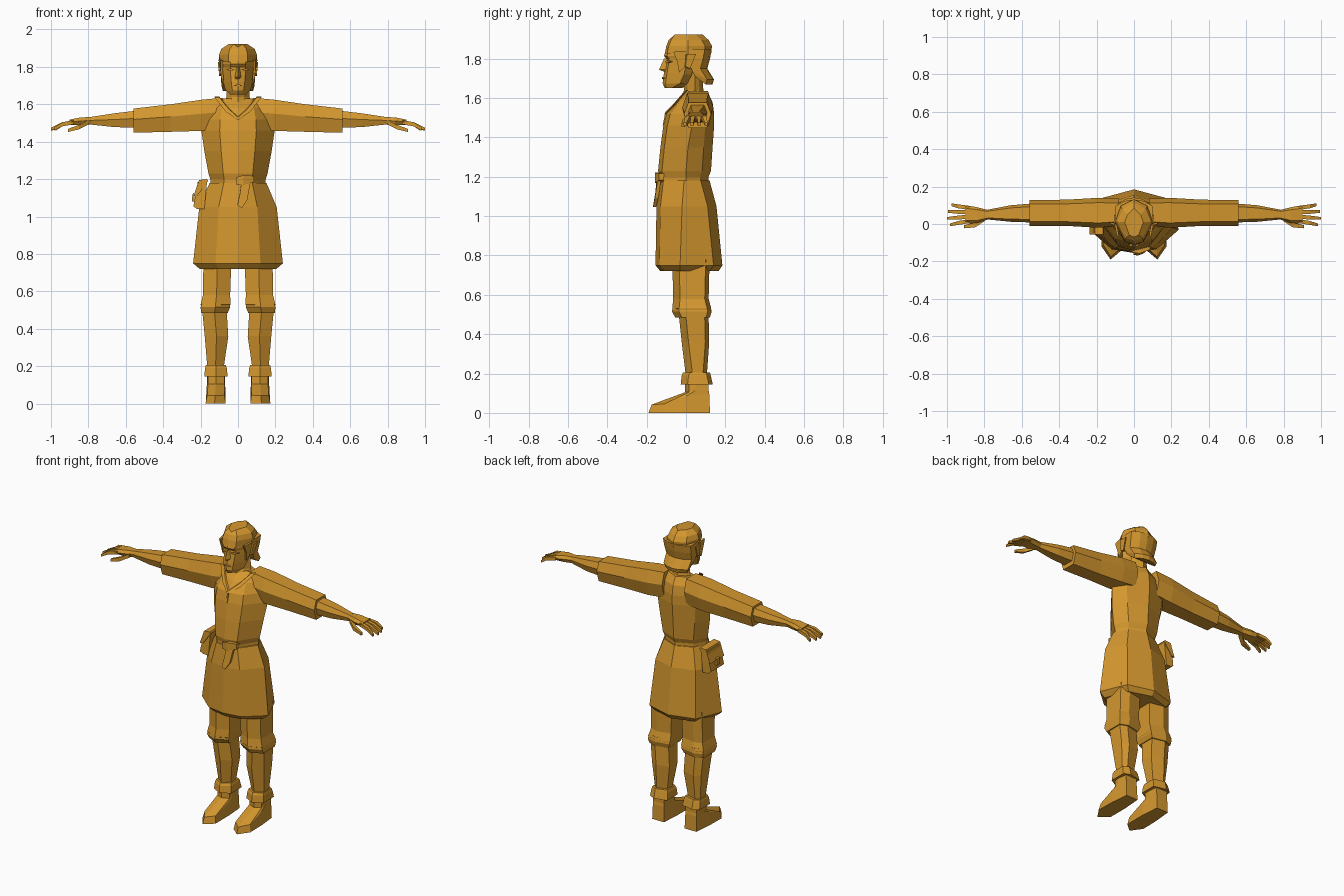
import bpy, bmesh
from mathutils import Vector

ochre = bpy.data.materials.new("ochre")
ochre.diffuse_color = (0.66, 0.31, 0.028, 1)


def finish(name, bm, mirror=False):
    bmesh.ops.recalc_face_normals(bm, faces=bm.faces)
    me = bpy.data.meshes.new(name)
    bm.to_mesh(me)
    bm.free()
    me.materials.append(ochre)
    ob = bpy.data.objects.new(name, me)
    bpy.context.collection.objects.link(ob)
    if mirror:
        ob.modifiers.new("mirror", 'MIRROR')
        ob.modifiers["mirror"].use_mirror_merge = False
    return ob


def loft(name, rings, mirror=False):
    """Skin a list of closed rings and cap both ends."""
    bm = bmesh.new()
    vs = [[bm.verts.new(p) for p in r] for r in rings]
    n = len(vs[0])
    for a, b in zip(vs, vs[1:]):
        for i in range(n):
            j = (i + 1) % n
            bm.faces.new((a[i], a[j], b[j], b[i]))
    bm.faces.new(vs[0])
    bm.faces.new(vs[-1])
    return finish(name, bm, mirror)


def body_ring(z, w, yf, yb, ym, fx=0.5, fy=0.02, bx=0.7, by=0.045):
    """Symmetric eight-sided section: front, front corner, side, back corner, back."""
    half = [(fx * w, yf + fy), (w, ym), (bx * w, yb - by)]
    pts = [(0, yf)] + half + [(0, yb)] + [(-x, y) for x, y in reversed(half)]
    return [(x, y, z) for x, y in pts]


def leg_ring(z, x0, x1, y0, y1):
    """Six-sided leg section."""
    xm, ym = (x0 + x1) / 2, y0 * 0.5 + y1 * 0.5
    return [(xm, y0, z), (x1, y0 + 0.035, z), (x1, y1 - 0.02, z),
            (xm + 0.02, y1, z), (x0, y1 - 0.02, z), (x0, y0 + 0.035, z)]


def arm_ring(x, y0, y1, z0, z1):
    """Six-sided arm section with a ridge along the front and back."""
    d, zm = (y1 - y0) * 0.16, z0 + (z1 - z0) * 0.55
    return [(x, y0, zm), (x, y0 + d, z1), (x, y1 - d, z1),
            (x, y1, zm), (x, y1 - d, z0), (x, y0 + d, z0)]


def rod(name, stations, mirror=True):
    """Square tapered rod along x-ish stations (x, y, z, half_y, half_z)."""
    return loft(name, [[(x, y - a, z - b), (x, y + a, z - b), (x, y + a, z + b), (x, y - a, z + b)]
                       for x, y, z, a, b in stations], mirror)


def prism(name, outline, depth, mirror=False):
    """Extrude a 3D outline by a vector."""
    d = Vector(depth)
    return loft(name, [outline, [tuple(Vector(p) + d) for p in outline]], mirror)


# Tunic: skirt, then upper body
loft("skirt", [body_ring(*r) for r in [
    (0.72, 0.205, -0.13, 0.165, -0.03), (0.75, 0.24, -0.155, 0.185, -0.03),
    (1.05, 0.207, -0.15, 0.155, -0.02), (1.18, 0.152, -0.135, 0.12, -0.01)]])
loft("belt", [body_ring(z, 0.148, -0.133, 0.115, 0) for z in (1.165, 1.21)])
loft("upper_tunic", [body_ring(*r) for r in [
    (1.20, 0.148, -0.135, 0.115, 0), (1.23, 0.158, -0.142, 0.127, 0),
    (1.35, 0.180, -0.130, 0.135, 0.01), (1.46, 0.196, -0.115, 0.143, 0.03),
    (1.52, 0.19, -0.10, 0.143, 0.04), (1.58, 0.17, -0.055, 0.135, 0.05),
    (1.63, 0.125, 0.0, 0.11, 0.055)]])

# Sleeves and forearms
loft("sleeve", [arm_ring(*r) for r in [
    (0.08, -0.01, 0.135, 1.47, 1.635), (0.19, -0.02, 0.14, 1.458, 1.625),
    (0.36, -0.01, 0.13, 1.453, 1.6), (0.56, -0.01, 0.128, 1.448, 1.577)]], True)
loft("forearm", [arm_ring(*r) for r in [
    (0.54, 0.008, 0.11, 1.475, 1.566), (0.66, 0.012, 0.1, 1.478, 1.552),
    (0.79, 0.025, 0.075, 1.492, 1.532)]], True)

# Hands with fingers
loft("palm", [arm_ring(*r) for r in [
    (0.78, 0.025, 0.075, 1.492, 1.532), (0.84, 0.005, 0.09, 1.488, 1.53),
    (0.90, 0.002, 0.1, 1.49, 1.518)]], True)
for i, (y0, y1, tip) in enumerate([(0.016, -0.005, 0.985), (0.039, 0.03, 1.0),
                                   (0.063, 0.067, 0.995), (0.086, 0.103, 0.975)]):
    rod("finger_%d" % (i + 1), [(0.88, y0, 1.504, 0.011, 0.011),
                                (0.94, (y0 + y1) / 2, 1.493, 0.0105, 0.011),
                                (tip, y1, 1.467, 0.007, 0.008)])
rod("thumb", [(0.80, 0.03, 1.503, 0.016, 0.012), (0.85, -0.005, 1.478, 0.013, 0.012),
              (0.91, -0.015, 1.46, 0.008, 0.008)])

# Legs, boot cuffs and shoes
loft("leg", [leg_ring(*r) for r in [
    (0.78, 0.035, 0.185, -0.07, 0.12), (0.58, 0.042, 0.187, -0.065, 0.115),
    (0.53, 0.04, 0.2, -0.07, 0.128), (0.485, 0.06, 0.19, -0.035, 0.115),
    (0.36, 0.052, 0.178, -0.022, 0.118), (0.18, 0.078, 0.163, 0.0, 0.105)]], True)
loft("knee_fold", [leg_ring(*r) for r in [
    (0.545, 0.045, 0.193, -0.068, 0.125), (0.515, 0.042, 0.2, -0.071, 0.13),
    (0.485, 0.055, 0.197, -0.055, 0.122)]], True)
loft("boot_cuff", [leg_ring(*r) for r in [
    (0.205, 0.065, 0.172, -0.015, 0.122), (0.19, 0.06, 0.176, -0.022, 0.126),
    (0.145, 0.055, 0.18, -0.027, 0.136)]], True)
sole = [(0.075, 0.122), (0.16, 0.122), (0.172, 0.0), (0.174, -0.12),
        (0.125, -0.19), (0.066, -0.14), (0.066, 0.0)]
upper = [(0.078, 0.118), (0.158, 0.118), (0.168, 0.0), (0.165, -0.11),
         (0.123, -0.175), (0.072, -0.13), (0.068, 0.0)]
top_z = [0.1, 0.1, 0.085, 0.045, 0.042, 0.045, 0.085]
ankle = [(0.078, 0.115), (0.158, 0.115), (0.165, 0.05), (0.16, 0.015),
         (0.118, -0.005), (0.072, 0.015), (0.07, 0.05)]
loft("shoe", [[(x, y, 0) for x, y in sole],
              [(x, y, z) for (x, y), z in zip(upper, top_z)],
              [(x, y, 0.105 if y < 0.03 else 0.115) for x, y in ankle],
              [(x, y, 0.17) for x, y in ankle]], True)

# Neck, face and jaw
loft("neck", [body_ring(z, w, yf, yb, 0.045, by=0.02) for z, w, yf, yb in
              [(1.58, 0.08, -0.03, 0.10), (1.64, 0.062, -0.01, 0.088), (1.73, 0.06, -0.02, 0.085)]])
loft("face", [body_ring(z, w, yf, yb, ym, 0.45, 0.015) for z, w, yf, yb, ym in [
    (1.652, 0.04, -0.108, -0.02, -0.07), (1.675, 0.066, -0.119, 0.04, -0.03),
    (1.72, 0.08, -0.113, 0.07, -0.01), (1.765, 0.088, -0.105, 0.08, 0.0),
    (1.80, 0.09, -0.1, 0.09, 0.0), (1.815, 0.092, -0.112, 0.1, 0.0),
    (1.88, 0.088, -0.09, 0.1, 0.0)]])
loft("nose", [[(-w, -0.095, z), (0, y, z), (w, -0.095, z)] for z, w, y in
              [(1.735, 0.018, -0.115), (1.745, 0.02, -0.137), (1.80, 0.009, -0.112)]])
prism("mouth", [(-0.025, -0.115, 1.70), (0, -0.123, 1.697), (0.025, -0.115, 1.70),
                (0, -0.123, 1.708)], (0, 0.012, 0))
prism("eye", [(0.018, -0.106, 1.785), (0.04, -0.099, 1.778), (0.062, -0.08, 1.785),
              (0.04, -0.099, 1.793)], (0, 0.012, 0), True)
prism("ear", [(0.086, -0.01, 1.76), (0.086, 0.015, 1.75), (0.094, 0.045, 1.825),
              (0.094, 0.0, 1.825)], (0.014, 0.006, 0), True)

# Hair: parted crown, flared back, and side locks
crown = [body_ring(z, w, yf, yb, 0.01, 0.5, 0.012, 0.7, 0.035) for z, w, yf, yb in [
    (1.825, 0.1, -0.108, 0.128), (1.865, 0.101, -0.1, 0.132),
    (1.895, 0.09, -0.088, 0.115), (1.922, 0.05, -0.07, 0.085)]]
crown[-1] = [(x, y, 1.905 if x == 0 and y < 0 else z) for x, y, z in crown[-1]]
loft("hair_crown", crown)
loft("hair_back", [[(-w, yf, z + dz), (-w, yb - 0.035, z), (-0.5 * w, yb - 0.008, z), (0, yb, z),
                    (0.5 * w, yb - 0.008, z), (w, yb - 0.035, z), (w, yf, z + dz)]
                   for z, w, yf, yb, dz in [
    (1.67, 0.08, 0.045, 0.135, 0.04), (1.695, 0.088, 0.035, 0.142, 0.035),
    (1.75, 0.092, 0.02, 0.108, 0.01), (1.80, 0.097, 0.03, 0.122, 0), (1.85, 0.1, 0.0, 0.131, 0)]])
prism("side_lock", [(0.08, -0.065, 1.835), (0.082, -0.045, 1.785), (0.076, -0.035, 1.73),
                    (0.08, -0.005, 1.76), (0.092, 0.0, 1.84)], (0.012, 0.0, 0), True)

# Neckline flaps and front slit
prism("collar", [(0.0, -0.112, 1.515), (0.065, -0.068, 1.56), (0.125, -0.002, 1.637),
                 (0.10, -0.006, 1.637), (0.05, -0.06, 1.575), (0.0, -0.104, 1.53)],
      (0, 0.012, 0.004), True)
prism("neck_slit", [(-0.004, -0.119, 1.46), (0.004, -0.119, 1.46), (0.004, -0.105, 1.53),
                    (-0.004, -0.105, 1.53)], (0, 0.008, 0))

# Belt knot and hanging tail
rod("belt_knot", [(-0.01, -0.138, 1.19, 0.012, 0.02), (0.03, -0.143, 1.195, 0.015, 0.026),
                  (0.085, -0.125, 1.2, 0.012, 0.017)], False)
prism("belt_tail", [(0.02, -0.148, 1.2), (0.07, -0.142, 1.2), (0.05, -0.158, 1.09),
                    (0.02, -0.168, 1.045), (-0.003, -0.166, 1.06), (0.01, -0.156, 1.12)],
      (0, 0.018, 0.003))

# Hip pouch with flap and clasp
prism("pouch", [(-0.165, -0.05, 1.19), (-0.215, -0.045, 1.185), (-0.238, -0.055, 1.055),
                (-0.22, -0.05, 1.04), (-0.18, -0.05, 1.04)], (0, 0.135, 0))
prism("pouch_flap", [(-0.16, -0.056, 1.19), (-0.165, -0.056, 1.2), (-0.208, -0.056, 1.195),
                     (-0.238, -0.056, 1.11), (-0.218, -0.056, 1.11)], (0, 0.147, 0))
prism("pouch_clasp", [(-0.236, 0.0, 1.125), (-0.244, 0.0, 1.12), (-0.246, 0.0, 1.08),
                      (-0.23, 0.0, 1.08)], (0, 0.03, 0))
